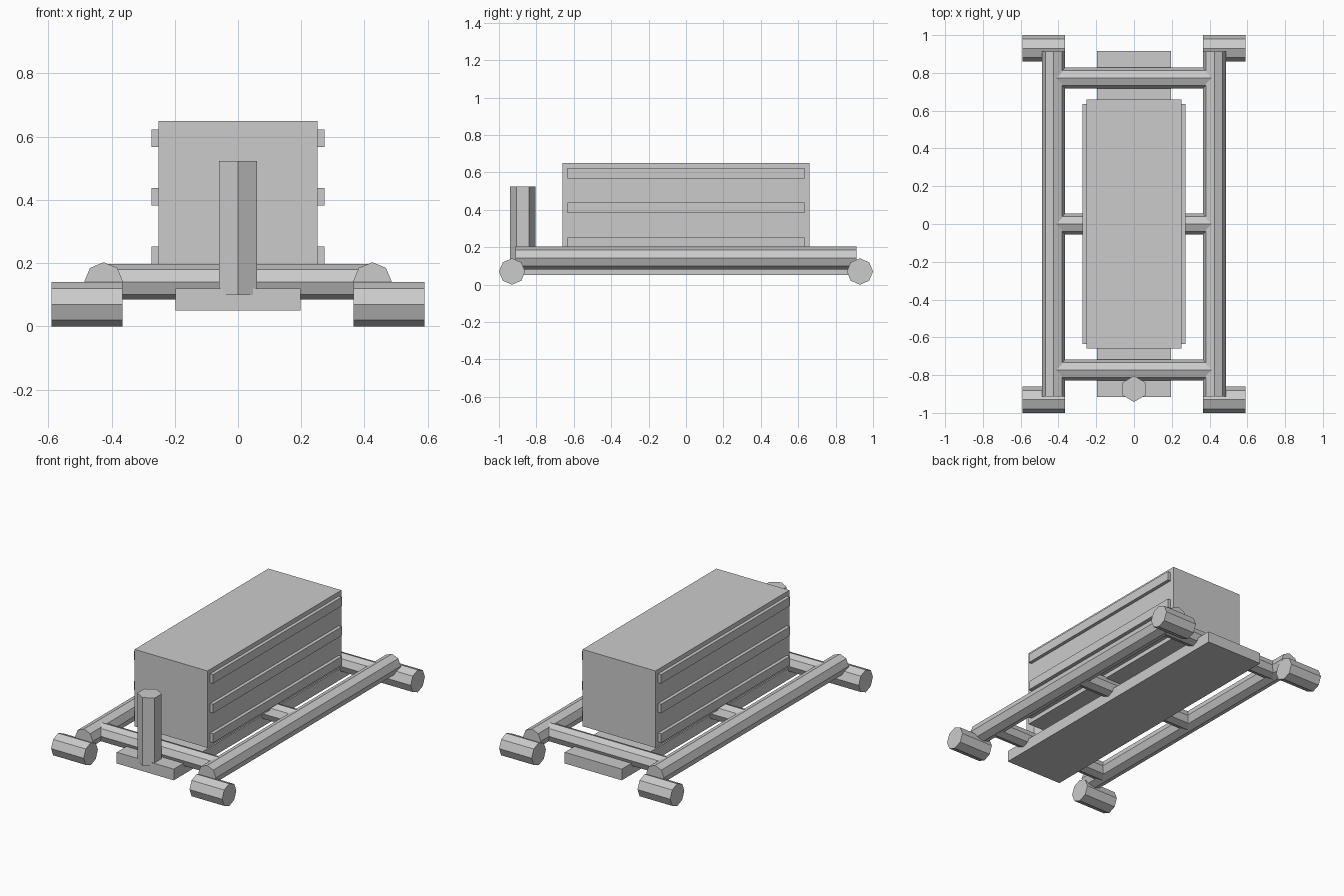
import bpy, bmesh
from math import pi
from mathutils import Matrix, Vector

if "Cube" in bpy.data.objects:
    bpy.data.objects.remove(bpy.data.objects["Cube"])


def add_object(name, bm):
    mesh = bpy.data.meshes.new(name)
    bm.to_mesh(mesh)
    bm.free()
    obj = bpy.data.objects.new(name, mesh)
    bpy.context.collection.objects.link(obj)
    return obj


def box(name, lo, hi):
    lo, hi = Vector(lo), Vector(hi)
    bm = bmesh.new()
    bmesh.ops.create_cube(bm, size=1, matrix=Matrix.Translation((lo + hi) / 2)
                          @ Matrix.Diagonal((*(hi - lo), 1)))
    return add_object(name, bm)


def prism(name, centre, radius, length, axis, sides=8):
    turn = {'X': Matrix.Rotation(pi / 2, 4, 'Y'),
            'Y': Matrix.Rotation(pi / 2, 4, 'X'),
            'Z': Matrix.Identity(4)}[axis]
    bm = bmesh.new()
    bmesh.ops.create_cone(bm, cap_ends=True, segments=sides, radius1=radius,
                          radius2=radius, depth=length,
                          matrix=Matrix.Translation(centre) @ turn)
    return add_object(name, bm)


# Side rails and the four end rollers
for side, sx in (("left", -1), ("right", 1)):
    prism(f"{side}_rail", (sx * 0.425, 0, 0.142), 0.061, 1.824, 'Y')
    for end, sy in (("front", -1), ("back", 1)):
        prism(f"{end}_{side}_roller", (sx * 0.478, sy * 0.93, 0.07), 0.07, 0.225, 'X')

# Cross members joining the rails
for name, y in (("front", -0.773), ("middle", 0), ("back", 0.773)):
    prism(f"{name}_crossbar", (0, y, 0.141), 0.056, 0.84, 'X')

# Belly plate under the frame
box("belly_plate", (-0.197, -0.915, 0.05), (0.197, 0.915, 0.12))

# Main housing with raised ribs on both sides
box("housing", (-0.252, -0.66, 0.17), (0.252, 0.66, 0.65))
for i in range(3):
    z = 0.197 + 0.185 * i
    for side, sx in (("left", -1), ("right", 1)):
        xs = sorted((sx * 0.245, sx * 0.273))
        box(f"{side}_rib_{i + 1}", (xs[0], -0.634, z), (xs[1], 0.634, z + 0.056))

# Hexagonal front post
prism("front_post", (0, -0.873, 0.3115), 0.069, 0.425, 'Z', sides=6)
